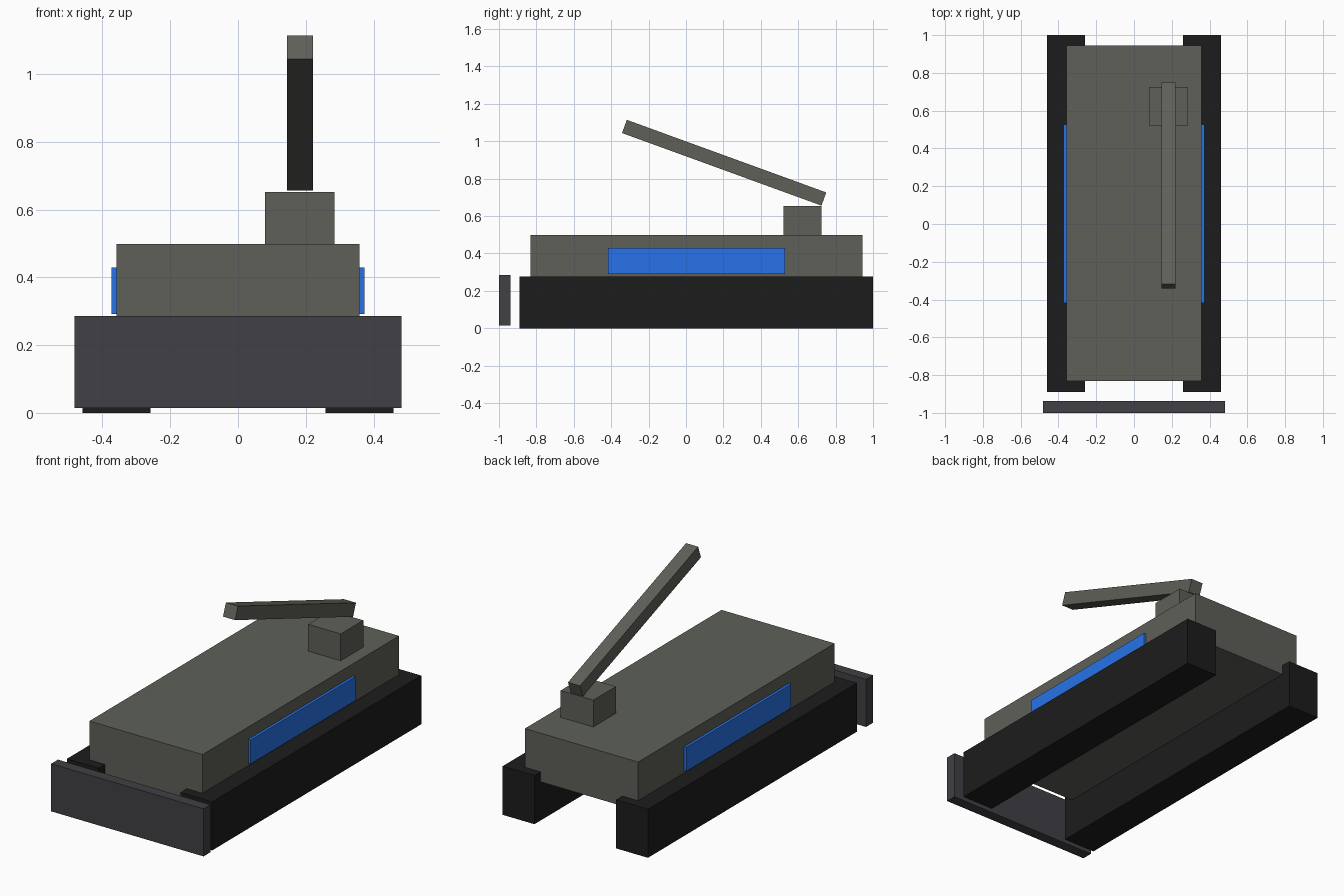
import bpy
import math

default = bpy.data.objects.get("Cube")
if default:
    bpy.data.objects.remove(default, do_unlink=True)


def make_material(name, rgb):
    mat = bpy.data.materials.new(name)
    color = (*rgb, 1.0)
    mat.diffuse_color = color
    mat.use_nodes = True
    mat.node_tree.nodes["Principled BSDF"].inputs["Base Color"].default_value = color
    return mat


olive = make_material("olive_grey", (0.112, 0.117, 0.098))
black = make_material("track_black", (0.012, 0.012, 0.012))
steel = make_material("dark_steel", (0.052, 0.051, 0.060))
blue = make_material("panel_blue", (0.021, 0.170, 0.800))


def box(name, center, size, mat, tilt=0.0):
    """Box with full dimensions, optionally tilted about x."""
    bpy.ops.mesh.primitive_cube_add(size=1, location=center, rotation=(tilt, 0, 0))
    obj = bpy.context.object
    obj.name = name
    obj.scale = size
    obj.data.materials.append(mat)
    return obj


# Hull, sunk between the tracks
box("hull", (0, 0.056, 0.36), (0.716, 1.776, 0.278), olive)

# Tracks and side panels, one per side
for side, sign in (("left", 1), ("right", -1)):
    box(f"{side}_track", (sign * 0.359, 0.055, 0.139), (0.201, 1.89, 0.278), black)
    box(f"{side}_panel", (sign * 0.365, 0.055, 0.36), (0.016, 0.946, 0.137), blue)

# Front blade, standing clear of the tracks
box("front_blade", (0, -0.969, 0.15), (0.964, 0.062, 0.272), steel)

# Arm mount and raised arm
box("arm_mount", (0.182, 0.623, 0.575), (0.206, 0.204, 0.155), olive)
box("arm", (0.183, 0.204, 0.885), (0.076, 1.135, 0.075), olive, math.radians(-20))
